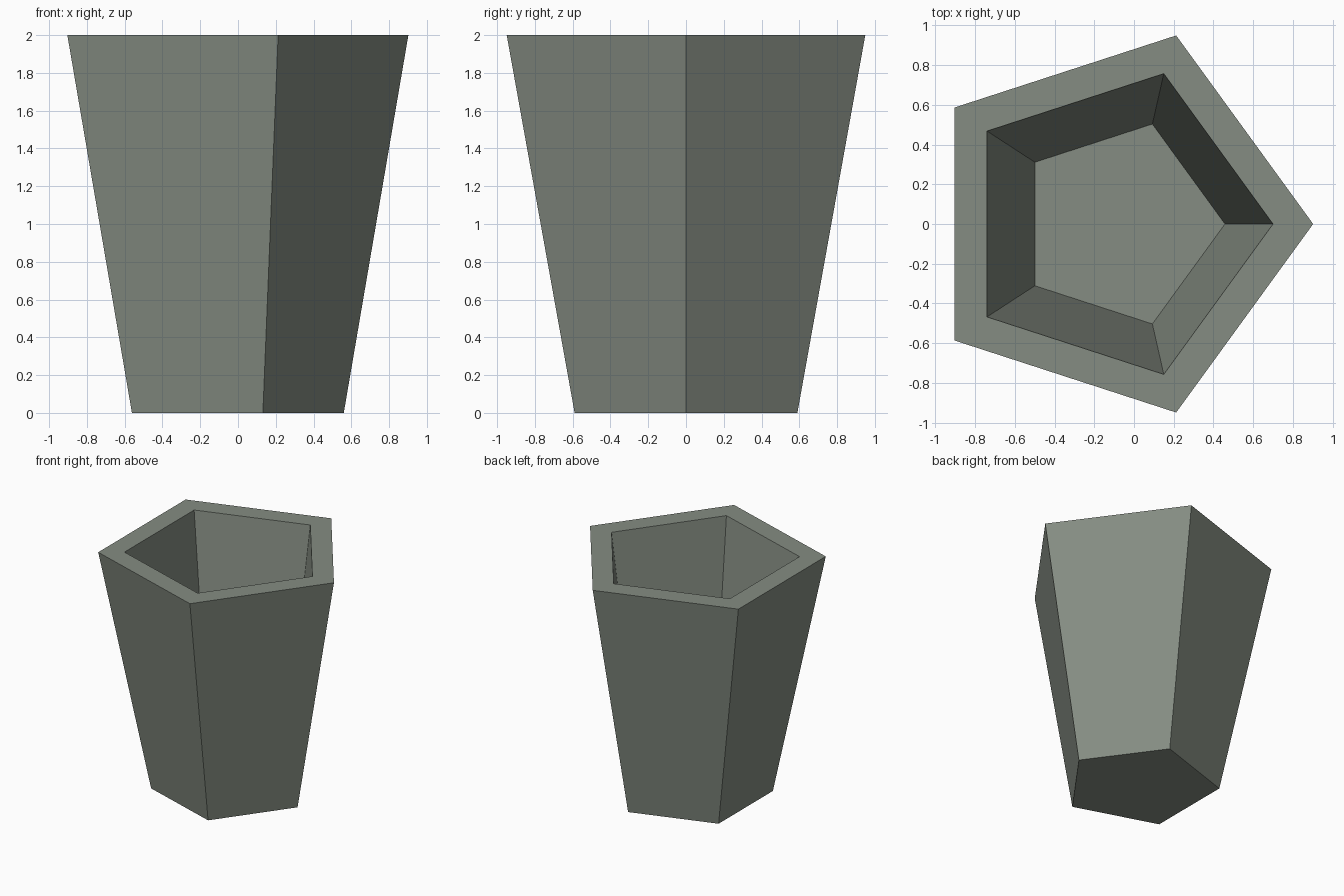
import bpy, bmesh, math

if "Cube" in bpy.data.objects:
    bpy.data.objects.remove(bpy.data.objects["Cube"])

# Single flat grey-green colour
mat = bpy.data.materials.new("grey_green")
mat.diffuse_color = (0.235, 0.265, 0.225, 1)
mat.use_nodes = True
mat.node_tree.nodes["Principled BSDF"].inputs["Base Color"].default_value = mat.diffuse_color

bm = bmesh.new()

def ring(radius, cx, z):
    """Pentagon with one corner pointing to +x."""
    return [bm.verts.new((cx + radius * math.cos(math.tau * i / 5),
                          radius * math.sin(math.tau * i / 5), z)) for i in range(5)]

# Outer base, outer rim, inner rim, inner floor
rings = [ring(0.62, -0.06, 0), ring(0.998, -0.096, 2),
         ring(0.796, -0.096, 2), ring(0.529, -0.071, 0.18)]

# Walls and rim
for a, b in zip(rings, rings[1:]):
    for i in range(5):
        j = (i + 1) % 5
        bm.faces.new((a[i], a[j], b[j], b[i]))

# Underside and floor
bm.faces.new(rings[0][::-1])
bm.faces.new(rings[-1])
bmesh.ops.recalc_face_normals(bm, faces=bm.faces[:])

mesh = bpy.data.meshes.new("pentagonal_cup")
bm.to_mesh(mesh)
bm.free()
mesh.materials.append(mat)
obj = bpy.data.objects.new("pentagonal_cup", mesh)
bpy.context.collection.objects.link(obj)
